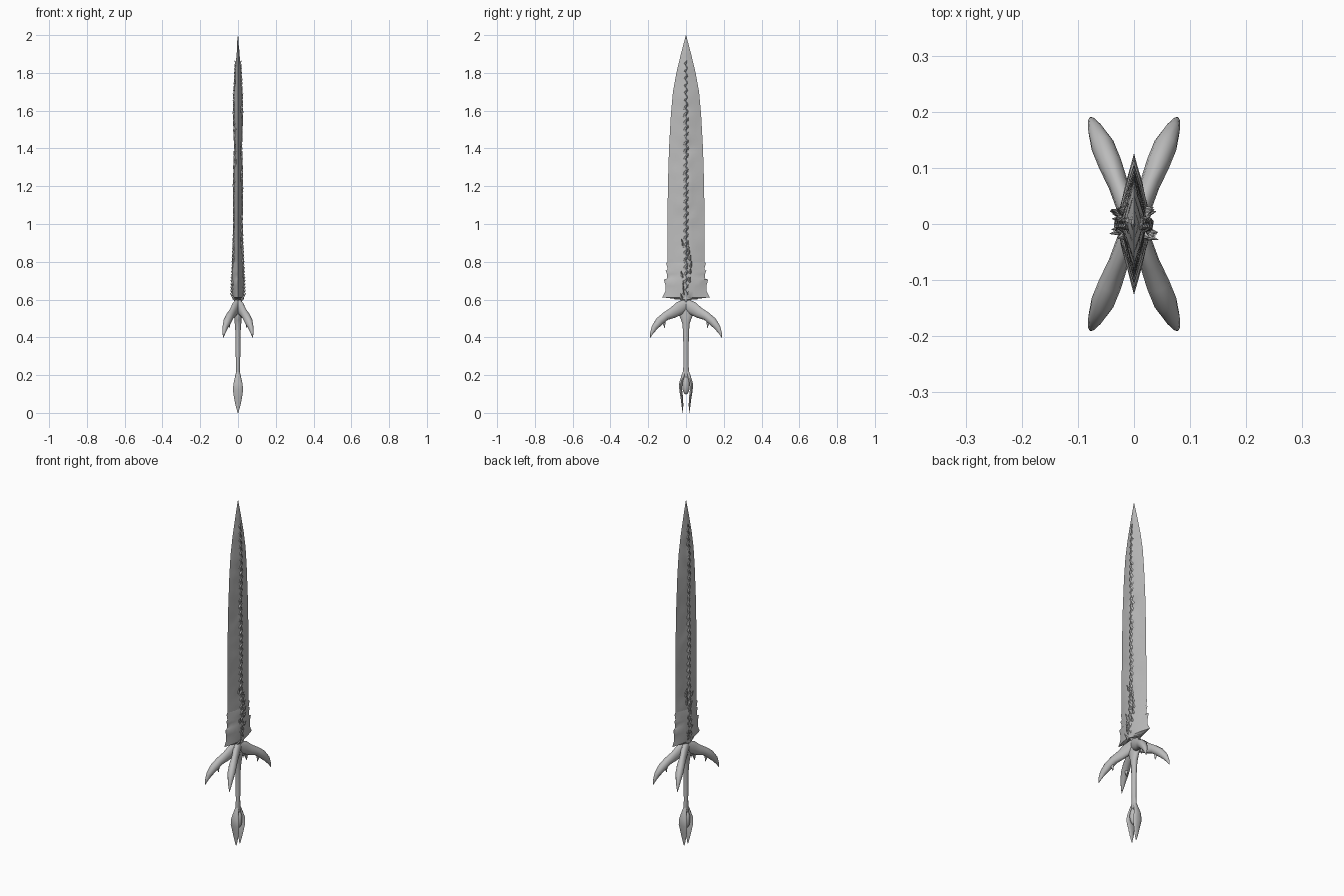
import bpy, bmesh, math, random
from mathutils import Vector, noise

random.seed(4)
if bpy.data.objects.get("Cube"):
    bpy.data.objects.remove(bpy.data.objects["Cube"])

steel = bpy.data.materials.new("grey steel")
steel.use_nodes = True
GREY = (0.5, 0.5, 0.5, 1)
steel.diffuse_color = GREY
steel.node_tree.nodes["Principled BSDF"].inputs["Base Color"].default_value = GREY


def finish(name, bm, angle=40):
    bmesh.ops.recalc_face_normals(bm, faces=bm.faces)
    me = bpy.data.meshes.new(name)
    bm.to_mesh(me)
    bm.free()
    me.materials.append(steel)
    ob = bpy.data.objects.new(name, me)
    bpy.context.collection.objects.link(ob)
    bpy.ops.object.select_all(action="DESELECT")
    bpy.context.view_layer.objects.active = ob
    ob.select_set(True)
    bpy.ops.object.shade_smooth_by_angle(angle=math.radians(angle))
    return ob


def skin(bm, rings):
    """Bridge equal rings of points and cap both ends."""
    loops = [[bm.verts.new(p) for p in ring] for ring in rings]
    n = len(loops[0])
    for a, b in zip(loops, loops[1:]):
        for i in range(n):
            j = (i + 1) % n
            bm.faces.new((a[i], a[j], b[j], b[i]))
    bm.faces.new(loops[0])
    bm.faces.new(loops[-1])


def sample(table, z):
    for (z0, *a), (z1, *b) in zip(table, table[1:]):
        if z <= z1:
            f = (z - z0) / (z1 - z0)
            return [p + (q - p) * f for p, q in zip(a, b)]
    return table[-1][1:]


def tube(bm, path, ref, n=12):
    """Sweep an ellipse along (x, y, z, radius along ref, other radius)."""
    pts = [Vector(p[:3]) for p in path]
    rings = []
    for i, p in enumerate(path):
        t = (pts[min(i + 1, len(pts) - 1)] - pts[max(i - 1, 0)]).normalized()
        side = (Vector(ref) - t * t.dot(Vector(ref))).normalized()
        up = t.cross(side)
        rings.append([pts[i] + side * p[3] * math.cos(k * math.tau / n)
                      + up * p[4] * math.sin(k * math.tau / n) for k in range(n)])
    skin(bm, rings)


def lens(z, w, t, rough):
    """Sharp-edged blade section: half width w along y, half thickness t along x."""
    steps = [-1, -0.82, -0.6, -0.35, -0.14, 0, 0.14, 0.35, 0.6, 0.82]
    ring = []
    for s in (1, -1):
        for v in steps:
            v *= s
            x = s * t * (1 - abs(v) ** 1.3)
            y = v * w
            x += s * rough * noise.noise(Vector((s * 5, y * 25, z * 14))) * (1 - abs(v))
            ring.append((x, y, z))
    return ring


# Blade: z, half width, half thickness
BLADE = [(0.6, 0.06, 0.028), (0.7, 0.09, 0.027), (0.8, 0.098, 0.024), (1.0, 0.098, 0.018),
         (1.2, 0.096, 0.021), (1.4, 0.09, 0.015), (1.58, 0.08, 0.021), (1.7, 0.069, 0.019),
         (1.8, 0.051, 0.014), (1.9, 0.027, 0.008), (2.0, 0.0005, 0.0005)]
bm = bmesh.new()
skin(bm, [lens(z, *sample(BLADE, z), 0.006) for z in [0.6 + 0.02 * i for i in range(71)]])
finish("blade", bm)

# Jagged collar wrapping the foot of the blade
COLLAR = [(0.575, 0.012, 0.014), (0.6, 0.03, 0.022), (0.612, 0.126, 0.027), (0.645, 0.108, 0.031),
          (0.672, 0.108, 0.03), (0.705, 0.117, 0.029), (0.712, 0.1, 0.03), (0.735, 0.1, 0.028),
          (0.752, 0.108, 0.027), (0.76, 0.097, 0.027), (0.792, 0.105, 0.026), (0.81, 0.09, 0.019)]
bm = bmesh.new()
skin(bm, [lens(*c, 0.006) for c in COLLAR])
finish("collar", bm, 30)

# Zigzag ridge of small thorns on both faces of the blade
bm = bmesh.new()
for s in (1, -1):
    for i in range(64):
        z = 0.64 + i * 0.0192
        t = sample(BLADE, z)[1]
        y = 0.006 * (-1) ** i
        r = 0.011 if z < 1.6 else 0.008
        tip = 0.005 + 0.003 * random.random()
        tube(bm, [(s * (t - 0.008), y, z - 0.012, r, r),
                  (s * t, y * 0.6, z, r * 0.8, r * 0.7),
                  (s * (t + tip), -y, z + 0.016, 0.0008, 0.0008)], (0, 1, 0), 5)
finish("spine_thorns", bm, 30)

# Larger thorns crowding the foot of the blade
bm = bmesh.new()
for s in (1, -1):
    for i in range(18):
        z = 0.61 + i * 0.017
        y = random.uniform(-0.025, 0.025)
        t = 0.021 - 0.0003 * i
        out = 0.043 - 0.0009 * i
        tube(bm, [(s * t * 0.7, y, z - 0.01, 0.01, 0.008),
                  (s * (t + 0.004), y, z, 0.007, 0.006),
                  (s * out, y * 1.2, z + 0.025, 0.0008, 0.0008)], (0, 1, 0), 5)
finish("foot_thorns", bm, 30)

# Guard: four drooping horns, each with a barb below
HORN = [(0.0, 0.0, 0.575, 0.02, 0.03), (0.014, 0.035, 0.553, 0.019, 0.036),
        (0.028, 0.07, 0.53, 0.018, 0.029), (0.043, 0.108, 0.512, 0.021, 0.023),
        (0.056, 0.14, 0.485, 0.021, 0.023), (0.068, 0.167, 0.452, 0.014, 0.017),
        (0.075, 0.183, 0.42, 0.007, 0.008), (0.078, 0.19, 0.397, 0.0008, 0.0008)]
BARB = [(0.045, 0.113, 0.505, 0.011, 0.012), (0.047, 0.118, 0.482, 0.009, 0.01),
        (0.046, 0.113, 0.45, 0.001, 0.001)]
for sx, side in ((1, "left"), (-1, "right")):
    for sy, end in ((1, "back"), (-1, "front")):
        bm = bmesh.new()
        for path in (HORN, BARB):
            tube(bm, [(x * sx, y * sy, z, a, b) for x, y, z, a, b in path],
                 (0.93 * sx, -0.37 * sy, 0))
        finish(f"guard_horn_{end}_{side}", bm, 50)

# Grip, swelling into the guard: z, x radius, y radius
GRIP = [(0.17, 0.01, 0.016), (0.21, 0.011, 0.018), (0.26, 0.011, 0.013), (0.34, 0.013, 0.014),
        (0.42, 0.013, 0.016), (0.47, 0.017, 0.019), (0.49, 0.018, 0.026), (0.53, 0.019, 0.042),
        (0.57, 0.017, 0.03), (0.61, 0.012, 0.008)]
bm = bmesh.new()
tube(bm, [(0, 0, z, a, b) for z, a, b in GRIP], (1, 0, 0), 14)
finish("grip", bm, 50)

# Pommel: oval core held between two broad pointed claws
bm = bmesh.new()
bmesh.ops.create_uvsphere(bm, u_segments=14, v_segments=9, radius=1)
for v in bm.verts:
    v.co = Vector((v.co.x * 0.024, v.co.y * 0.02, 0.147 + v.co.z * 0.05))
finish("pommel_core", bm, 50)

CLAW = [(0.225, 0.006, 0.008, 0.008), (0.195, 0.016, 0.015, 0.009), (0.155, 0.028, 0.024, 0.009),
        (0.12, 0.028, 0.027, 0.008), (0.08, 0.022, 0.021, 0.007), (0.04, 0.019, 0.013, 0.005),
        (0.0, 0.017, 0.002, 0.001)]
for sy, end in ((1, "back"), (-1, "front")):
    bm = bmesh.new()
    tube(bm, [(0, y * sy, z, a, b) for z, y, a, b in CLAW], (1, 0, 0), 10)
    finish(f"pommel_claw_{end}", bm, 50)
